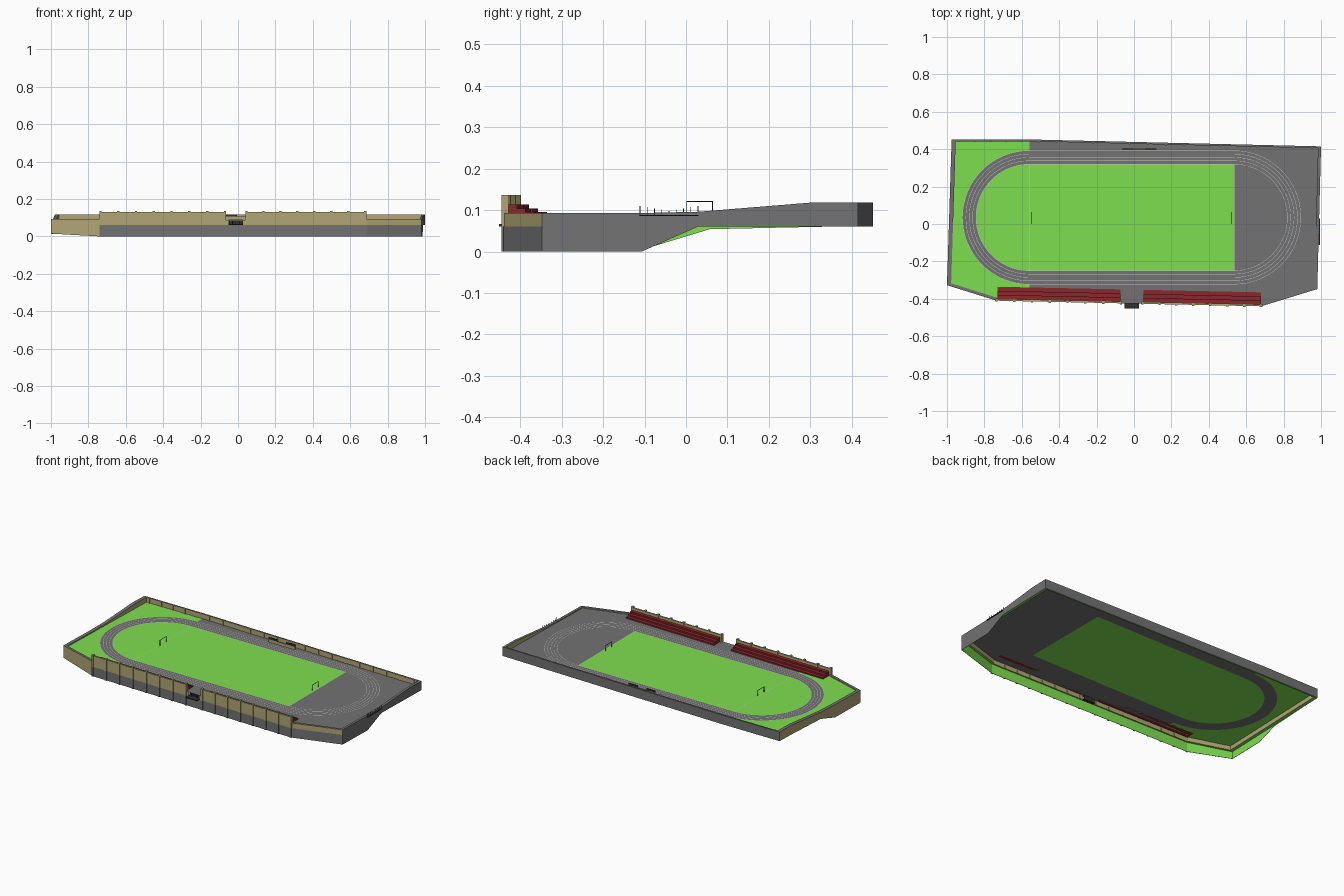
import bpy, math
from mathutils import Vector

if "Cube" in bpy.data.objects:
    bpy.data.objects.remove(bpy.data.objects["Cube"])


def mat(name, r, g, b):
    m = bpy.data.materials.new(name)
    m.diffuse_color = (r, g, b, 1)
    m.use_nodes = True
    m.node_tree.nodes["Principled BSDF"].inputs["Base Color"].default_value = m.diffuse_color
    return m


GRASS = mat("grass_green", 0.21, 0.74, 0.08)
TAN = mat("sandstone", 0.44, 0.38, 0.18)
GREY = mat("asphalt", 0.17, 0.17, 0.17)
RED = mat("seat_red", 0.26, 0.02, 0.025)
DARK = mat("dark_iron", 0.03, 0.03, 0.03)
WHITE = mat("line_white", 0.85, 0.85, 0.85)
B = 0.06                      # top of retaining base
Z = 0.087                     # field level


def mesh(name, verts, faces, mats, idx=None):
    me = bpy.data.meshes.new(name)
    me.from_pydata(verts, [], faces)
    for m in mats:
        me.materials.append(m)
    if idx:
        me.polygons.foreach_set("material_index", idx)
    ob = bpy.data.objects.new(name, me)
    bpy.context.collection.objects.link(ob)
    return ob


def flat(name, pts, z, m):
    return mesh(name, [(x, y, z) for x, y in pts], [list(range(len(pts)))], [m])


BOX = [(0, 3, 2, 1), (4, 5, 6, 7), (0, 1, 5, 4), (1, 2, 6, 5), (2, 3, 7, 6), (3, 0, 4, 7)]


def box(name, x0, x1, y0, y1, z0, z1, m):
    q = [(x0, y0), (x1, y0), (x1, y1), (x0, y1)]
    return mesh(name, [(x, y, z) for z in (z0, z1) for x, y in q], BOX, [m])


# wall segment, inside lies to the left of a -> b; z pairs are (at a, at b)
def wall(name, a, b, zb, zt, t, outer, inner=TAN, under=GRASS, top=None):
    a, b = Vector(a), Vector(b)
    d = (b - a).normalized()
    n = Vector((-d.y, d.x)) * t
    q = [a, b, b + n, a + n]
    h = [(zb[0], zb[1], zb[1], zb[0]), (zt[0], zt[1], zt[1], zt[0])]
    v = [(p.x, p.y, h[k][i]) for k in (0, 1) for i, p in enumerate(q)]
    return mesh(name, v, BOX, [outer, inner, under, top or outer], [2, 3, 0, 0, 1, 0])


def skirt(name, a, b, zb, zt, outer):
    wall(name, a, b, zb, zt, 0.002, outer, GRASS)


def lerp(a, b, t):
    return (a[0] + (b[0] - a[0]) * t, a[1] + (b[1] - a[1]) * t)


def arc(cx, r, a0, a1, n=32):
    return [(cx + r * math.cos(math.radians(a0 + (a1 - a0) * i / n)),
             CY + r * math.sin(math.radians(a0 + (a1 - a0) * i / n))) for i in range(n + 1)]


# site outline corners
FL, LF = (-0.735, -0.41), (-1.0, -0.327)
LB, BM, RB = (-0.975, 0.452), (-0.56, 0.452), (1.0, 0.415)
RF, FR = (0.98, -0.348), (0.68, -0.44)
XL, XR, CY, RI, RO = -0.56, 0.535, 0.035, 0.285, 0.357


def fy(x):
    return lerp(FL, FR, (x - FL[0]) / (FR[0] - FL[0]))[1]


# ground surfaces
flat("infield_grass", [(XR, CY - RI), (XR, CY + RI)] + arc(XL, RI, 90, 270), Z, GRASS)
flat("track_left_bend", arc(XL, RI, 90, 270) + arc(XL, RO, 270, 90), Z, GREY)
flat("outer_grass", [BM, LB, LF, FL, (XL, fy(XL))] + arc(XL, RO, 270, 90), Z, GRASS)
flat("asphalt_ground", [BM, (XL, CY + RI), (XR, CY + RI), (XR, CY - RI), (XL, CY - RI),
                        (XL, fy(XL)), FR, RF, RB], Z, GREY)

# lane lines
W = 0.001
for k in range(5):
    r = RI + (RO - RI) * k / 4
    o = arc(XR, r + W, -90, 90) + arc(XL, r + W, 90, 270)
    i = arc(XR, r - W, -90, 90) + arc(XL, r - W, 90, 270)
    n = len(o)
    mesh("lane_line", [(x, y, Z + 0.0005) for x, y in o + i],
         [(j, (j + 1) % n, n + (j + 1) % n, n + j) for j in range(n)], [WHITE])
for x in (XL, XR):
    flat("goal_line", [(x - W, CY - RI), (x + W, CY - RI), (x + W, CY + RI), (x - W, CY + RI)],
         Z + 0.0005, WHITE)

# front retaining base and the two high stand walls
skirt("front_base", FL, FR, (0, 0), (B, B), GREY)
for x0, x1 in ((-0.735, -0.07), (0.045, 0.68)):
    wall("stand_wall", (x0, fy(x0)), (x1, fy(x1)), (B, B), (0.13, 0.13), 0.01, TAN)
    for k in range(8):
        x = x0 + (x1 - x0) * k / 7
        box("wall_post", x - 0.006, x + 0.006, fy(x) - 0.005, fy(x) + 0.012, B, 0.136, TAN)
        box("base_post", x - 0.006, x + 0.006, fy(x) - 0.005, fy(x), 0, B, GREY)
    # stepped seating
    s0, s1 = x0 + 0.006, x1 - 0.002
    for k in range(3):
        off = 0.01 + 0.0215 * (2 - k)
        wall("seat_row", (s0, fy(s0) + off), (s1, fy(s1) + off), (Z, Z),
             (0.095 + 0.0095 * k,) * 2, 0.0215, RED, RED, RED)

# entrance gate between the stands
for x0, x1 in ((-0.07, -0.05), (0.027, 0.045)):
    wall("gate_side_wall", (x0, fy(x0)), (x1, fy(x1)), (B, B), (Z, Z), 0.01, TAN)
box("entrance_slab", -0.052, 0.027, -0.452, -0.405, B, 0.066, DARK)
box("entrance_panel", -0.05, 0.027, -0.412, -0.405, 0.066, 0.086, DARK)
for k in range(5):
    x = -0.048 + 0.0185 * k
    box("entrance_bar", x - 0.0015, x + 0.0015, -0.425, -0.422, 0.066, 0.086, DARK)

# angled corner walls
skirt("left_corner_base", LF, FL, (0.015, 0), (B, B), TAN)
wall("left_corner_wall", LF, FL, (B, B), (0.093, 0.093), 0.016, TAN, top=GREY)
skirt("right_corner_base", FR, RF, (0, 0), (B, B), GREY)
wall("right_corner_wall", FR, RF, (B, B), (0.093, 0.093), 0.016, TAN, top=GREY)

# side walls: y, base z (right), base z (left), top z
PROF = [(-0.345, 0, 0.015, 0.093), (-0.105, 0, 0.012, 0.093), (0.03, B, 0.054, 0.096),
        (0.3, B, B, 0.118), (0.415, B, B, 0.118)]
for (y0, r0, l0, t0), (y1, r1, l1, t1) in zip(PROF, PROF[1:]):
    u0, u1 = (y0 + 0.345) / 0.76, (y1 + 0.345) / 0.76
    a, b = lerp(RF, RB, u0), lerp(RF, RB, u1)
    wall("right_wall", a, b, (B, B), (t0, t1), 0.016, GREY)
    c, d = lerp(LF, LB, u1), lerp(LF, LB, u0)
    wall("left_wall", c, d, (B, B), (t1, t0), 0.022, TAN, top=GREY)
    if r0 < B:
        skirt("right_base", a, b, (r0, r1), (B, B), GREY)
    if l0 < B:
        skirt("left_base", c, d, (l1, l0), (B, B), TAN)

# back wall with inner piers
for a, b, n in ((RB, BM, 16), (BM, LB, 5)):
    wall("back_wall", a, b, (B, B), (0.118, 0.118), 0.01, GREY)
    for k in range(n):
        x, y = lerp(a, b, (k + 0.5) / n)
        box("back_pier", x - 0.005, x + 0.005, y - 0.014, y - 0.009, Z, 0.118, TAN)

# low enclosure beside the back straight
box("back_enclosure_wall", -0.065, 0.12, 0.399, 0.404, Z, 0.106, TAN)
for x in (-0.065, 0.06):
    box("back_enclosure_rail", x, x + 0.06, 0.399, 0.404, 0.106, 0.118, DARK)

# iron gate on the right wall
box("side_gate_rail", 0.986, 0.994, -0.112, 0.03, 0.086, 0.0885, DARK)
for k in range(9):
    y = -0.111 + 0.14 * k / 8
    h = 0.098 + 0.012 * abs(k - 4) / 4
    box("side_gate_bar", 0.986, 0.988, y - 0.0008, y + 0.0008, 0.088, h, DARK)

# goals
for x in (XL + 0.01, XR - 0.015):
    for y in (0.002, 0.064):
        box("goal_post", x - 0.0015, x + 0.0015, y - 0.001, y + 0.001, Z, 0.122, DARK)
    box("goal_crossbar", x - 0.001, x + 0.001, 0.002, 0.064, 0.12, 0.122, DARK)
